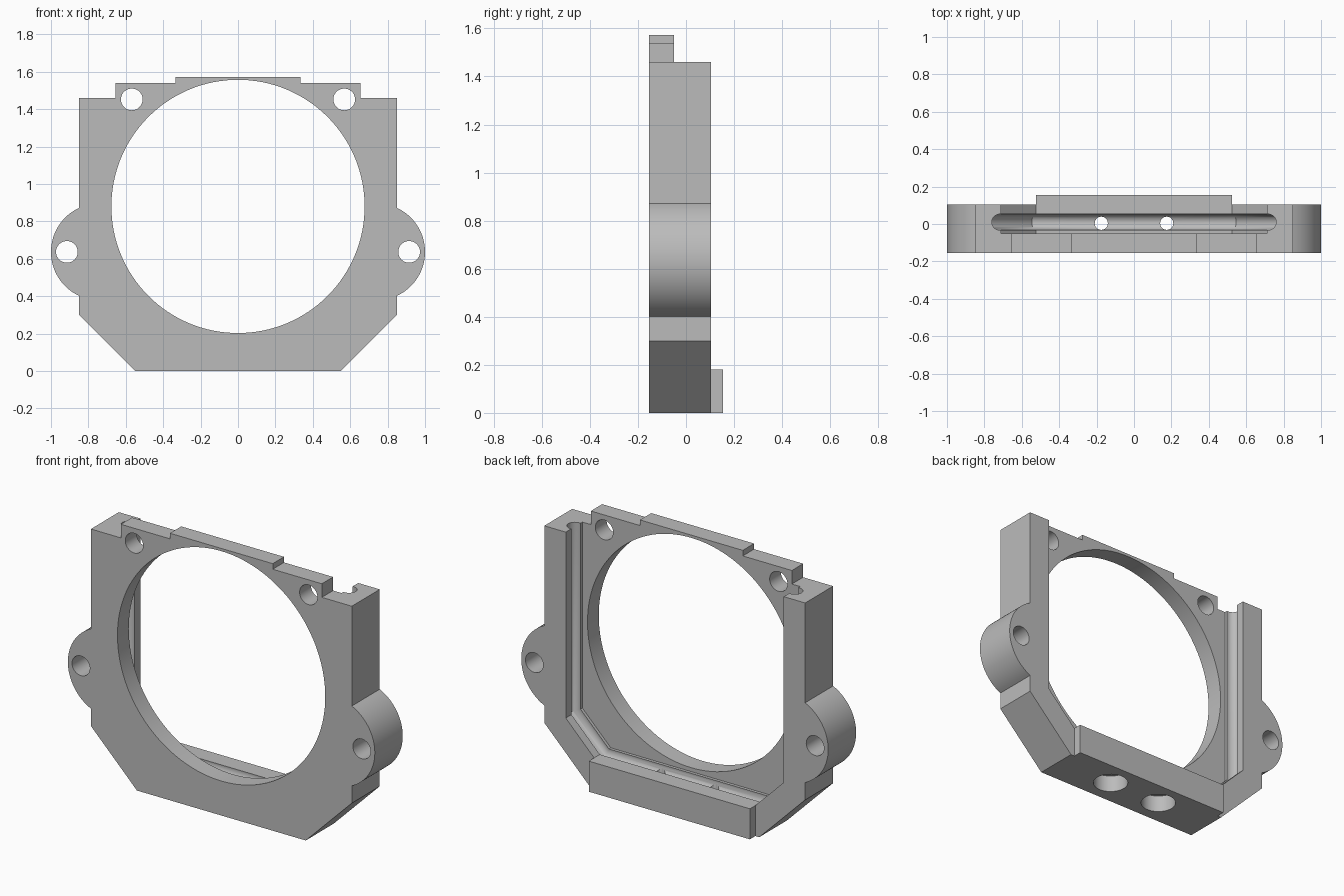
import bpy, bmesh, math
from mathutils import Vector

cube = bpy.data.objects.get("Cube")
if cube:
    bpy.data.objects.remove(cube, do_unlink=True)

FRONT, PLATE, BACK, BAR = -0.155, -0.05, 0.105, 0.155

grey = bpy.data.materials.new("light grey")
grey.use_nodes = True
grey.diffuse_color = (0.5, 0.5, 0.5, 1)
grey.node_tree.nodes["Principled BSDF"].inputs["Base Color"].default_value = (0.5, 0.5, 0.5, 1)


def finish(name, bm):
    bmesh.ops.recalc_face_normals(bm, faces=bm.faces)
    mesh = bpy.data.meshes.new(name)
    bm.to_mesh(mesh)
    bm.free()
    mesh.materials.append(grey)
    obj = bpy.data.objects.new(name, mesh)
    bpy.context.collection.objects.link(obj)
    return obj


def loft(name, rings):
    """Solid skinned through rings of equal length, capped at both ends."""
    bm = bmesh.new()
    loops = [[bm.verts.new(p) for p in ring] for ring in rings]
    n = len(loops[0])
    for a, b in zip(loops, loops[1:]):
        for i in range(n):
            j = (i + 1) % n
            bm.faces.new((a[i], a[j], b[j], b[i]))
    bm.faces.new(loops[0])
    bm.faces.new(loops[-1])
    return finish(name, bm)


def prism(name, outline, y0, y1):
    return loft(name, [[(x, y, z) for x, z in outline] for y in (y0, y1)])


def mirrored(half):
    return half + [(-x, z) for x, z in reversed(half)]


def circle(cx, cy, r, n=48):
    return [(cx + r * math.cos(2 * math.pi * i / n), cy + r * math.sin(2 * math.pi * i / n))
            for i in range(n)]


def upright(name, cx, cy, r, z0, z1):
    return loft(name, [[(x, y, z) for x, y in circle(cx, cy, r)] for z in (z0, z1)])


def cut(target, cutter):
    mod = target.modifiers.new("cut", 'BOOLEAN')
    mod.operation = 'DIFFERENCE'
    mod.solver = 'EXACT'
    mod.object = cutter
    bpy.context.view_layer.objects.active = target
    bpy.ops.object.modifier_apply(modifier=mod.name)
    bpy.data.objects.remove(cutter, do_unlink=True)


# Frame body: chamfered base, round ears and stepped top
ear_x, ear_z, ear_r = 0.741, 0.637, 0.259
swing = math.acos((0.85 - ear_x) / ear_r)
ear = [(ear_x + ear_r * math.cos(a), ear_z + ear_r * math.sin(a))
       for a in (swing * (i / 16 - 1) for i in range(33))]
half = [(0.55, 0), (0.85, 0.3)] + ear + [
    (0.85, 1.46), (0.655, 1.46), (0.655, 1.54), (0.335, 1.54), (0.335, 1.573)]
frame = prism("frame", mirrored(half), FRONT, BACK)

# Rear recess, open at the top
cut(frame, prism("recess_cutter", mirrored([(0.525, 0.18), (0.71, 0.365), (0.71, 2)]), PLATE, 0.3))

# Large round opening and four mounting holes
cut(frame, prism("opening_cutter", circle(0, 0.88, 0.677, 128), -0.3, 0.0))
for side in (-1, 1):
    for x, z in ((0.915, 0.637), (0.568, 1.452)):
        cut(frame, prism("hole_cutter", circle(side * x, z, 0.058), -0.3, 0.3))

# Round groove along the recess walls and floor, mitred at the corners
path = [Vector(p) for p in mirrored([(0.717, 1.8), (0.717, 0.362), (0.528, 0.173)][::1])]
steps = [(b - a).normalized() for a, b in zip(path, path[1:])]
normals = [Vector((-d.y, d.x)) for d in steps]
rings = []
for i, p in enumerate(path):
    n1, n2 = normals[max(i - 1, 0)], normals[min(i, len(normals) - 1)]
    mitre = (n1 + n2) / (1 + n1.dot(n2))
    rings.append([(p.x + mitre.x * u, 0.01 + v, p.y + mitre.y * u)
                  for u, v in circle(0, 0, 0.043, 40)])
cut(frame, loft("groove_cutter", rings))

# Two counterbored holes through the base
for side in (-1, 1):
    cut(frame, upright("bore_cutter", side * 0.175, 0.004, 0.097, -0.1, 0.1))
    cut(frame, upright("drill_cutter", side * 0.175, 0.004, 0.035, 0.05, 0.16))

# Bar across the back of the base
bar = prism("back_bar", mirrored([(0.525, 0), (0.525, 0.18)]), BACK, BAR)

for obj in (frame, bar):
    bpy.ops.object.select_all(action='DESELECT')
    obj.select_set(True)
    bpy.context.view_layer.objects.active = obj
    bpy.ops.object.shade_smooth_by_angle(angle=math.radians(30))
